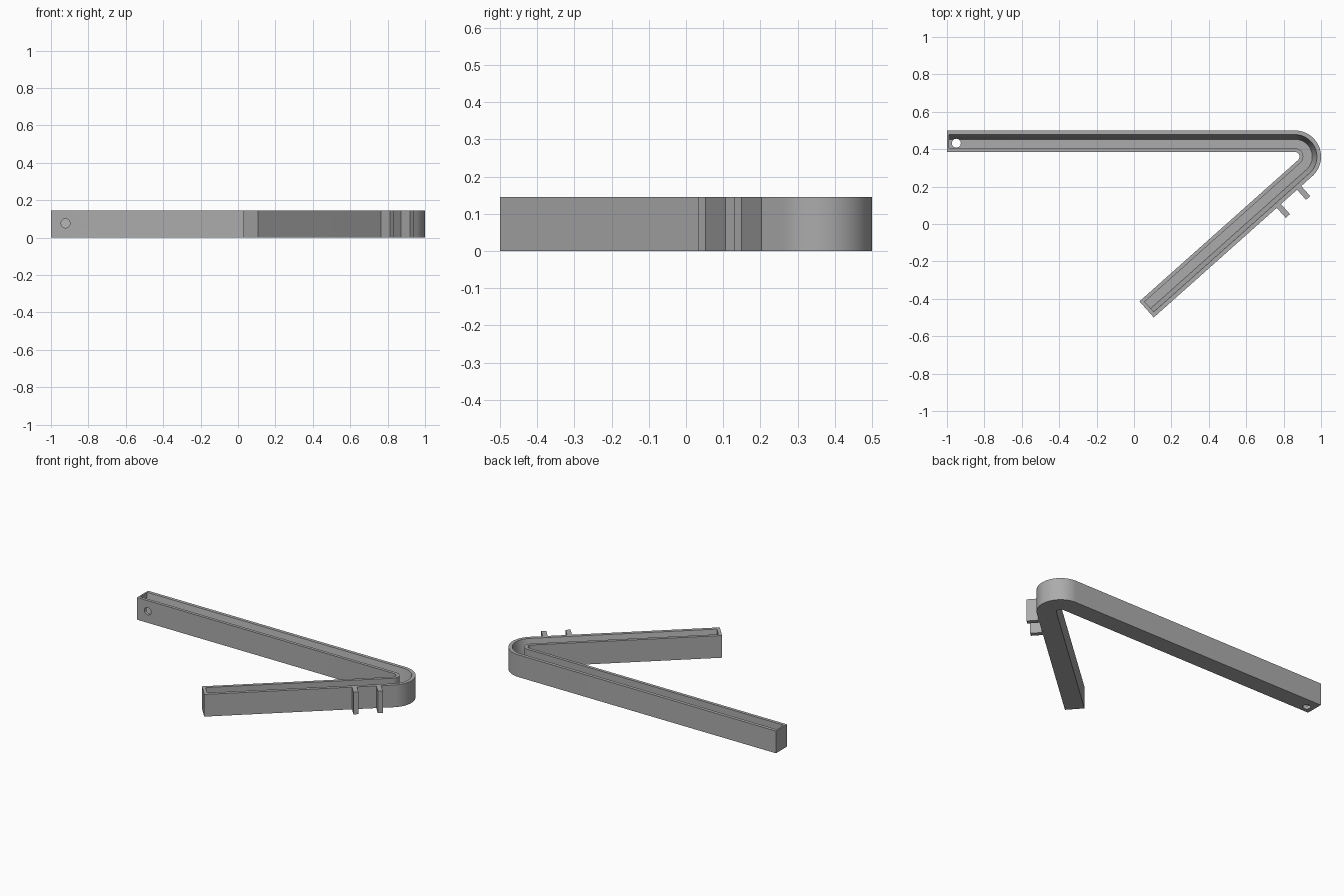
import bpy, bmesh, math
from mathutils import Vector

cube = bpy.data.objects.get("Cube")
if cube:
    bpy.data.objects.remove(cube, do_unlink=True)

# Main dimensions
HEIGHT, FLOOR = 0.145, 0.02
R_OUT, R_IN = 0.14, 0.025
BEND = Vector((0.86, 0.36))
LONG, SHORT = 1.86, 1.135
SLANT = math.radians(41.7)
U = Vector((math.cos(SLANT), math.sin(SLANT)))     # along the slanted arm
N = Vector((math.sin(SLANT), -math.cos(SLANT)))    # outward from the slanted arm
ARC_STEPS = 28

grey = bpy.data.materials.new("plain grey")
grey.use_nodes = True
colour = (0.41, 0.41, 0.41, 1)
grey.diffuse_color = colour
grey.node_tree.nodes["Principled BSDF"].inputs["Base Color"].default_value = colour


def make_object(name, bm):
    bmesh.ops.recalc_face_normals(bm, faces=bm.faces)
    mesh = bpy.data.meshes.new(name)
    bm.to_mesh(mesh)
    bm.free()
    mesh.materials.append(grey)
    obj = bpy.data.objects.new(name, mesh)
    bpy.context.collection.objects.link(obj)
    return obj


def track(radius, z, cap_long=0.0, cap_short=0.0):
    """Line parallel to the bent arm: long arm, round bend, slanted arm."""
    pts = [BEND + Vector((-LONG + cap_long, radius))]
    start, end = math.pi / 2, SLANT - math.pi / 2
    for i in range(ARC_STEPS + 1):
        a = start + (end - start) * i / ARC_STEPS
        pts.append(BEND + radius * Vector((math.cos(a), math.sin(a))))
    pts.append(BEND + N * radius - U * (SHORT - cap_short))
    return [(p.x, p.y, z) for p in pts]


# Bent open channel: rings of outer wall, rim and sloped inner wall
bm = bmesh.new()
rings = []
for outer, inner, z, caps in (
        (R_OUT, R_IN, 0, (0, 0)),
        (R_OUT, R_IN, HEIGHT, (0, 0)),
        (R_OUT - 0.022, R_IN + 0.02, HEIGHT, (0.01, 0.02)),
        (R_OUT - 0.047, R_IN + 0.02, FLOOR, (0.01, 0.02))):
    coords = track(outer, z, *caps) + track(inner, z, *caps)[::-1]
    rings.append([bm.verts.new(c) for c in coords])
count = len(rings[0])
for low, high in zip(rings, rings[1:]):
    for i in range(count):
        j = (i + 1) % count
        bm.faces.new((low[i], low[j], high[j], high[i]))
for ring in (rings[0], rings[-1]):                 # underside and channel floor
    for i in range(count // 2 - 1):
        bm.faces.new((ring[i], ring[i + 1], ring[count - 2 - i], ring[count - 1 - i]))
channel = make_object("bent_channel", bm)


# Round holes near the end of the long arm
def drill(name, location, rotation):
    bpy.ops.mesh.primitive_cylinder_add(vertices=32, radius=0.024, depth=0.08,
                                        location=location, rotation=rotation)
    cutter = bpy.context.object
    cutter.name = name
    cutter.hide_render = True
    cutter.hide_viewport = True
    mod = channel.modifiers.new(name, 'BOOLEAN')
    mod.operation = 'DIFFERENCE'
    mod.solver = 'EXACT'
    mod.object = cutter
    return cutter


cutters = [drill("floor_hole_cutter", (-0.95, 0.432, 0), (0, 0, 0)),
           drill("side_hole_cutter", (-0.922, 0.38, 0.076), (math.pi / 2, 0, 0))]

# Bake the holes, then drop the cutters
bpy.context.view_layer.update()
graph = bpy.context.evaluated_depsgraph_get()
drilled = bpy.data.meshes.new_from_object(channel.evaluated_get(graph))
channel.modifiers.clear()
channel.data = drilled
for cutter in cutters:
    bpy.data.objects.remove(cutter, do_unlink=True)

bpy.ops.object.select_all(action='DESELECT')
channel.select_set(True)
bpy.context.view_layer.objects.active = channel
bpy.ops.object.shade_smooth_by_angle(angle=math.radians(30))

# Two upright fins on the outside of the slanted arm
corner = BEND + N * R_OUT - U * SHORT
for name, along in (("lower_fin", 0.896), ("upper_fin", 1.041)):
    bm = bmesh.new()
    bmesh.ops.create_cube(bm, size=1)
    for v in bm.verts:
        p = corner + U * (along + v.co.x * 0.03) + N * (0.031 + v.co.y * 0.082)
        v.co = (p.x, p.y, (v.co.z + 0.5) * HEIGHT)
    make_object(name, bm)
